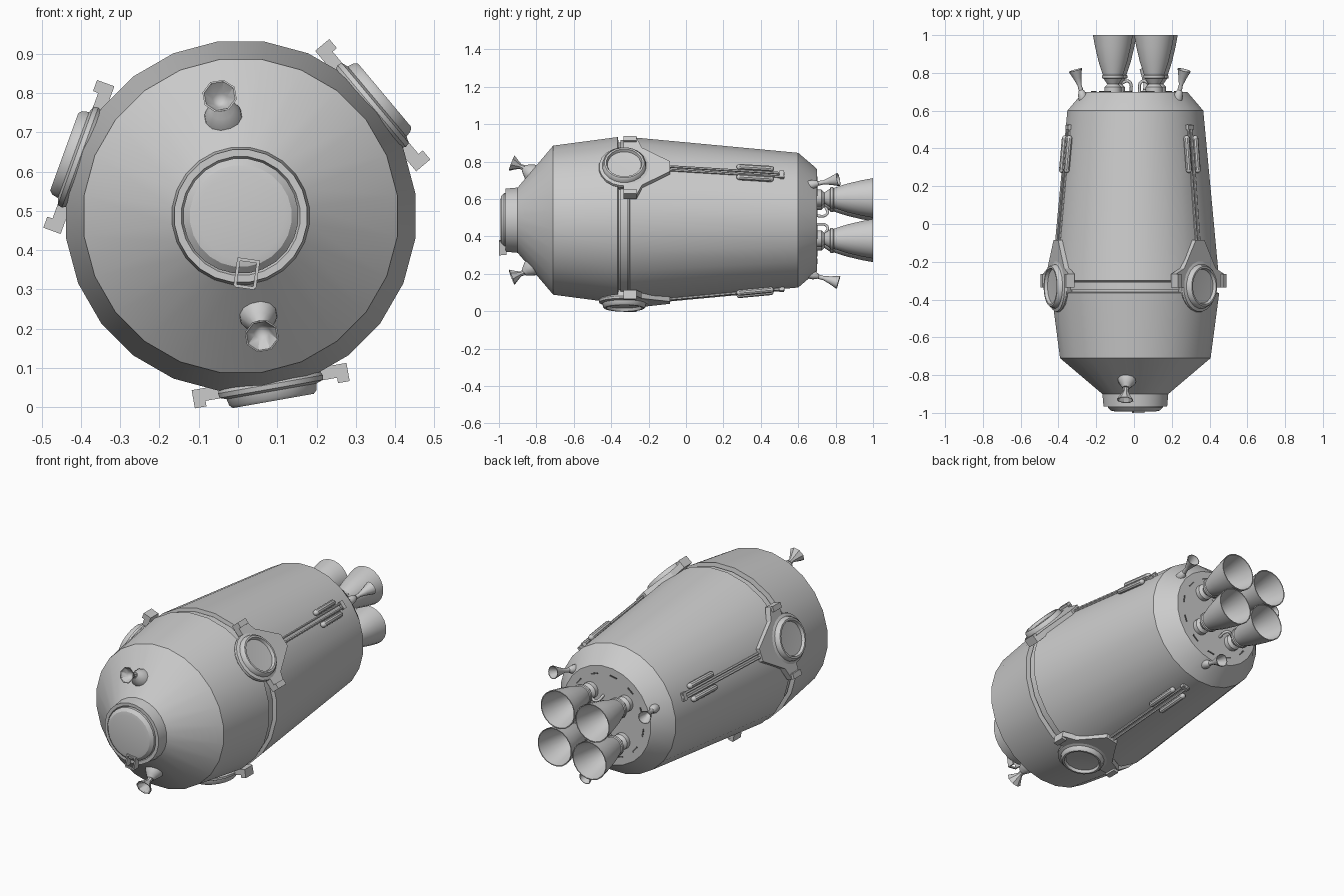
import bpy, bmesh
from math import cos, sin, pi, radians
from mathutils import Matrix, Vector

if "Cube" in bpy.data.objects:
    bpy.data.objects.remove(bpy.data.objects["Cube"])

CX, CZ = 0.007, 0.487            # long axis of the craft
POD_ANGLES = {"left": 40, "right": 160, "lower": -80}


def material(name, v):
    m = bpy.data.materials.new(name)
    m.use_nodes = True
    m.diffuse_color = (v, v, v, 1)
    m.node_tree.nodes["Principled BSDF"].inputs["Base Color"].default_value = (v, v, v, 1)
    return m


GREY = material("light grey", 0.6)
DARK = material("dark grey", 0.12)


def finish(name, bm, matrix, mat=GREY):
    bmesh.ops.remove_doubles(bm, verts=bm.verts, dist=1e-5)
    bmesh.ops.recalc_face_normals(bm, faces=bm.faces)
    me = bpy.data.meshes.new(name)
    bm.to_mesh(me)
    bm.free()
    me.materials.append(mat)
    ob = bpy.data.objects.new(name, me)
    bpy.context.collection.objects.link(ob)
    ob.matrix_world = matrix
    bpy.ops.object.select_all(action='DESELECT')
    ob.select_set(True)
    bpy.context.view_layer.objects.active = ob
    bpy.ops.object.shade_smooth_by_angle(angle=radians(32))
    return ob


def lathe(name, profile, n, matrix, mat=GREY):
    """Spin (radius, height) points about local z."""
    bm = bmesh.new()
    half = pi / n
    vs = [bm.verts.new((r * cos(half), r * sin(half), h)) for r, h in profile]
    es = [bm.edges.new(p) for p in zip(vs, vs[1:])]
    bmesh.ops.spin(bm, geom=vs + es, axis=(0, 0, 1), cent=(0, 0, 0),
                   steps=n, angle=2 * pi, use_merge=False)
    return finish(name, bm, matrix, mat)


def prism(name, outline, z0, z1, matrix, mat=GREY):
    """Extrude a flat outline along local z."""
    bm = bmesh.new()
    f = bm.faces.new([bm.verts.new((x, y, z0)) for x, y in outline])
    top = bmesh.ops.extrude_face_region(bm, geom=[f])["geom"]
    bmesh.ops.translate(bm, vec=(0, 0, z1 - z0),
                        verts=[v for v in top if isinstance(v, bmesh.types.BMVert)])
    return finish(name, bm, matrix, mat)


def box(name, x, y, z, matrix, mat=GREY):
    return prism(name, [(x[0], y[0]), (x[1], y[0]), (x[1], y[1]), (x[0], y[1])],
                 z[0], z[1], matrix, mat)


def frame(deg):
    """Local x = around the hull, y = along it, z = outward."""
    a = radians(deg)
    m = Matrix(((sin(a), 0, cos(a)), (0, 1, 0), (-cos(a), 0, sin(a)))).to_4x4()
    return Matrix.Translation((CX, 0, CZ)) @ m


def aim(base, p, q):
    """Frame at p with local z pointing to q."""
    d = Vector(q) - Vector(p)
    return base @ Matrix.Translation(p) @ d.to_track_quat('Z', 'Y').to_matrix().to_4x4()


AXIS = Matrix.Translation((CX, 0, CZ)) @ Matrix.Rotation(-pi / 2, 4, 'X')

# Hull: nose collar, front cone, front drum, groove, tapering tank, rear chamfer
lathe("hull", [(0, -.94), (.14, -.94), (.152, -.965), (.17, -.965), (.176, -.9), (.402, -.71),
               (.448, -.365), (.42, -.36), (.42, -.305), (.448, -.3), (.363, .6),
               (.29, .685), (.275, .7), (0, .7)], 24, AXIS)
lathe("nose_hatch", [(.147, -.93), (.147, -.972), (.13, -.988), (.11, -.992), (0, -.992)],
      24, AXIS)
lathe("groove_band", [(.41, -.35), (.431, -.35), (.431, -.31), (.41, -.31)], 24, AXIS)

# Square handle frame on the lower edge of the nose
HANDLE = Matrix.Translation((.022, -.98, .34)) @ Matrix.Rotation(radians(8), 4, 'Y')
for s in (-1, 1):
    box("handle_side", (s * .025 - .004, s * .025 + .004), (-.02, .02), (-.035, .038), HANDLE)
    box("handle_bar", (-.025, .025), (-.02, -.01), (s * .034 - .004, s * .034 + .004), HANDLE)

# Main engines
BELL = [(.0, .7), (.045, .7), (.045, .725), (.03, .74), (.05, .77), (.058, .772), (.058, .785),
        (.054, .79), (.077, .86), (.096, .94), (.107, 1.0), (.102, 1.0), (.09, .94),
        (.07, .86), (.045, .79), (0, .77)]
for k in range(4):
    a = radians(50 + 90 * k)
    lathe("engine_bell", BELL, 20,
          Matrix.Translation((.155 * cos(a), 0, .155 * sin(a))) @ AXIS)
    # Feed pipe curling from the rear plate to the engine throat
    cu = bpy.data.curves.new("feed_pipe", 'CURVE')
    cu.dimensions = '3D'
    cu.bevel_depth, cu.bevel_resolution, cu.resolution_u = .008, 1, 6
    sp = cu.splines.new('BEZIER')
    sp.bezier_points.add(2)
    for bp, (r, turn, y) in zip(sp.bezier_points,
                                ((.11, .5, .69), (.1, .35, .755), (.13, .1, .745))):
        bp.co = (CX + r * cos(a + turn), y, CZ + r * sin(a + turn))
        bp.handle_left_type = bp.handle_right_type = 'AUTO'
    cu.materials.append(GREY)
    bpy.context.collection.objects.link(bpy.data.objects.new("feed_pipe", cu))

# Slots around the rear plate
for k in range(12):
    box("rear_slot", (-.022, .022), (.698, .703), (.226, .234), frame(30 * k + 10), DARK)

# Small steering thrusters
HORN = [(0, 0), (.35, 0), (.3, .25), (.6, .6), (1, 1), (.9, 1), (.45, .55), (0, .3)]


def thruster(name, deg, base, throat, tip, dome, width, sides):
    f = frame(deg)
    b, t, e = [Vector((0, y, r)) for r, y in (base, throat, tip)]
    ln = (e - t).length
    lathe(name + "_mount", [(dome, -.02), (dome * .9, .012), (dome * .6, .035),
                            (dome * .35, (t - b).length), (0, (t - b).length)], 12, aim(f, b, t))
    lathe(name + "_horn", [(r * width, h * ln) for r, h in HORN], sides, aim(f, t, e))


for side, deg in POD_ANGLES.items():
    thruster(side + "_rear_thruster", deg, (.295, .67), (.307, .71), (.338, .815), .026, .036, 12)
for side, deg in (("upper", 100), ("lower", -80)):
    thruster(side + "_front_thruster", deg, (.255, -.825), (.285, -.868), (.31, -.932),
             .052, .045, 8)


def capsule(r, ln):
    arc = [(r * sin(pi / 2 * i / 3), r * cos(pi / 2 * i / 3)) for i in range(4)]
    return [(x, -h + r) for x, h in arc] + [(x, ln - r + h) for x, h in reversed(arc)]


# Side pods with bracket, conduit rails and twin tanks
POD = [(.125, .4), (.132, .425), (.137, .435), (.135, .447), (.118, .453), (.114, .47),
       (.106, .478), (.096, .478), (.09, .462), (0, .458)]
HALF = [(.2, -.335), (.2, -.265), (.13, -.235), (.035, -.085)]
OUTLINE = HALF + [(-x, y) for x, y in reversed(HALF)]
for side, deg in POD_ANGLES.items():
    f = frame(deg)
    lathe(side + "_pod", POD, 20, f @ Matrix.Translation((0, -.33, 0)))
    prism(side + "_bracket", OUTLINE, .415, .448, f)
    for s in (-1, 1):
        box(side + "_bracket_tab", sorted((s * .17, s * .2)), (-.335, -.265), (.415, .462), f)
        lathe(side + "_rail", [(0, 0), (.007, 0), (.007, .66), (0, .66)], 6,
              aim(f, (s * .012, -.13, .436), (s * .012, .53, .374)))
        lathe(side + "_tank", capsule(.016, .2), 10,
              aim(f, (s * .036, .27, .402), (s * .036, .47, .383)))
    box(side + "_rail_end", (-.022, .022), (.5, .525), (.36, .386), f)
